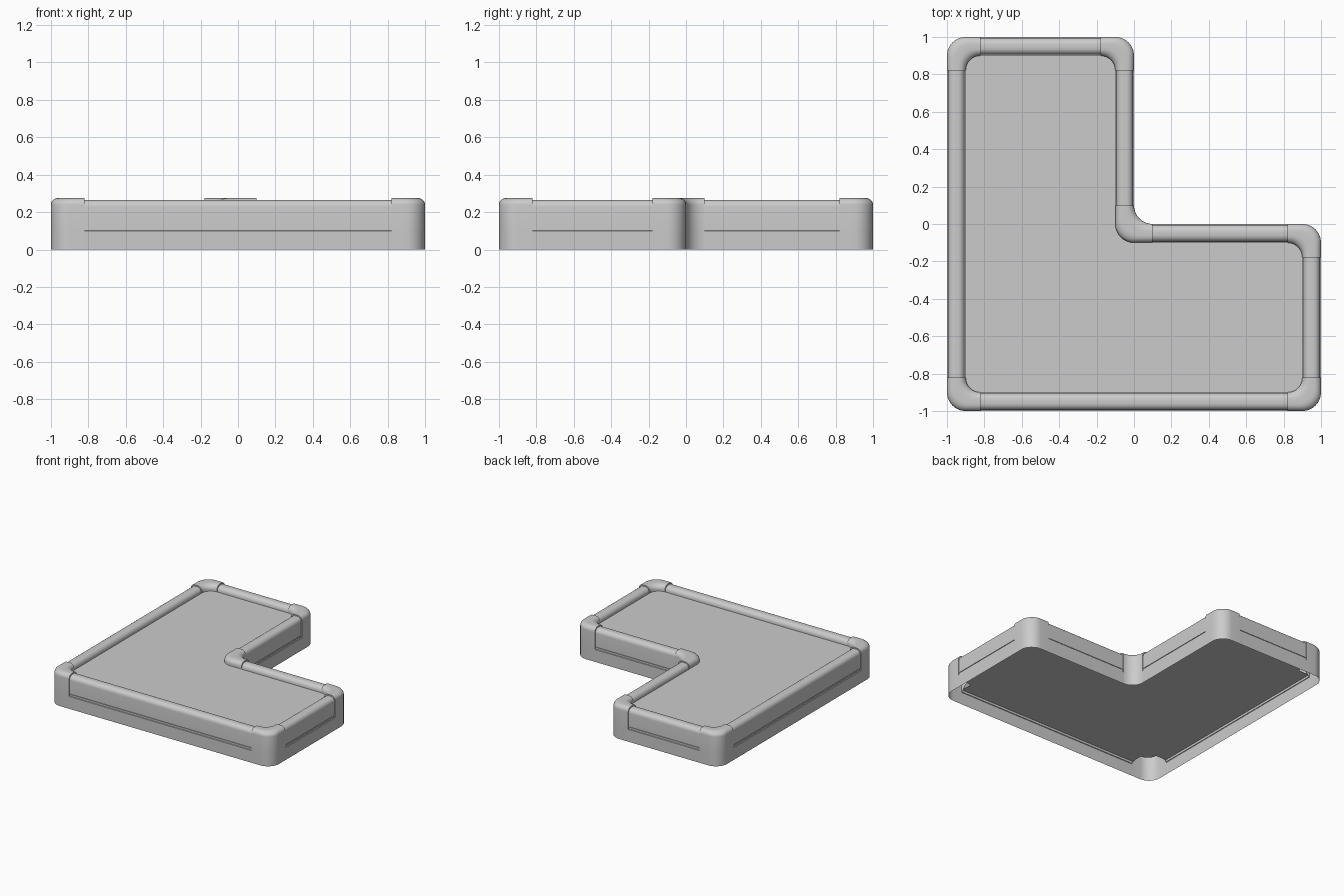
import bpy, bmesh
from math import sin, cos, pi
from mathutils import Vector

if "Cube" in bpy.data.objects:
    bpy.data.objects.remove(bpy.data.objects["Cube"])

W = 0.1          # rim width
FLOOR = 0.225    # deck height
UNDER = 0.12     # underside height
OUTLINE = [Vector(p) for p in ((-1, -1), (1, -1), (1, 0), (0, 0), (0, 1), (-1, 1))]


def finish(bm, name):
    bmesh.ops.remove_doubles(bm, verts=bm.verts, dist=0.0002)
    bmesh.ops.recalc_face_normals(bm, faces=bm.faces)
    me = bpy.data.meshes.new(name)
    bm.to_mesh(me)
    bm.free()
    ob = bpy.data.objects.new(name, me)
    bpy.context.collection.objects.link(ob)
    bpy.ops.object.select_all(action='DESELECT')
    bpy.context.view_layer.objects.active = ob
    ob.select_set(True)
    bpy.ops.object.shade_smooth_by_angle(angle=0.7)


def arc(cx, cy, r, a0, a1, n=8):
    return [(cx + r * cos(a0 + (a1 - a0) * i / n), cy + r * sin(a0 + (a1 - a0) * i / n))
            for i in range(n + 1)]


def rounded_top(u0, u1, top, r):
    """Rim section from the outer wall over the rounded top to the deck."""
    return (arc(u0 + r, top - r, r, pi, pi / 2, 6) + arc(u1 - r, top - r, r, pi / 2, 0, 6)
            + [(u1, FLOOR - 0.03)])


def sweep(bm, outer, inner, section):
    rows = []
    for o, i in zip(outer, inner):
        rows.append([bm.verts.new((*o.lerp(i, u / W), z)) for u, z in section])
    for p, q in zip(rows, rows[1:]):
        for k in range(len(section) - 1):
            bm.faces.new((p[k], p[k + 1], q[k + 1], q[k]))
    return rows


def corner_paths(i):
    """Matching outer and inner plan curves of corner i."""
    c = OUTLINE[i]
    a = (OUTLINE[i - 1] - c).normalized()
    b = (OUTLINE[(i + 1) % 6] - c).normalized()
    convex = b.cross(a) > 0
    length = 0.18 if convex else 0.1
    outer = [(length, 0)] + arc(0.1, 0.1, 0.1, 1.5 * pi, pi) + [(0, length)]
    if convex:
        inner = [(length, W)] + arc(0.18, 0.18, 0.08, 1.5 * pi, pi) + [(W, length)]
    else:
        inner = [(length, -W)] + arc(0, 0, W, 1.5 * pi, pi) + [(-W, length)]
    return [[c + a * s + b * t for s, t in path] for path in (outer, inner)]


corners = [corner_paths(i) for i in range(6)]

# Raised corner shells, hollow below, closed where they step above the bars
corner_section = [(0, 0), (0, 0.1)] + rounded_top(0, W, 0.275, 0.036)
for outer, inner in corners:
    bm = bmesh.new()
    rows = sweep(bm, outer, inner, corner_section)
    for row in (rows[0], rows[-1]):
        bm.faces.new(row[1:])
    finish(bm, "rim_corner")

# Straight rim bars sitting on the base wall
bar_section = [(0, 0), (0, 0.1), (0.005, 0.102)] + rounded_top(0.005, W - 0.005, 0.265, 0.036)
for i in range(6):
    o0, i0 = corners[i]
    o1, i1 = corners[(i + 1) % 6]
    bm = bmesh.new()
    sweep(bm, [o0[-1], o1[0]], [i0[-1], i1[0]], bar_section)
    finish(bm, "rim_bar")

# Deck inside the rim
bm = bmesh.new()
bm.faces.new([bm.verts.new((*p, FLOOR)) for _, inner in corners for p in inner[1:-1]])
finish(bm, "deck")

# Underside panel, reaching the walls but cut back at the hollow corners
bm = bmesh.new()
pts = []
for outer, inner in corners:
    pts += [outer[0]] + inner + [outer[-1]]
face = bm.faces.new([bm.verts.new((*p, UNDER)) for p in pts])
bmesh.ops.remove_doubles(bm, verts=bm.verts, dist=0.0002)
me = bpy.data.meshes.new("underside")
for f in bm.faces:
    f.normal_update()
    if f.normal.z > 0:
        f.normal_flip()
bm.to_mesh(me)
bm.free()
bpy.context.collection.objects.link(bpy.data.objects.new("underside", me))
